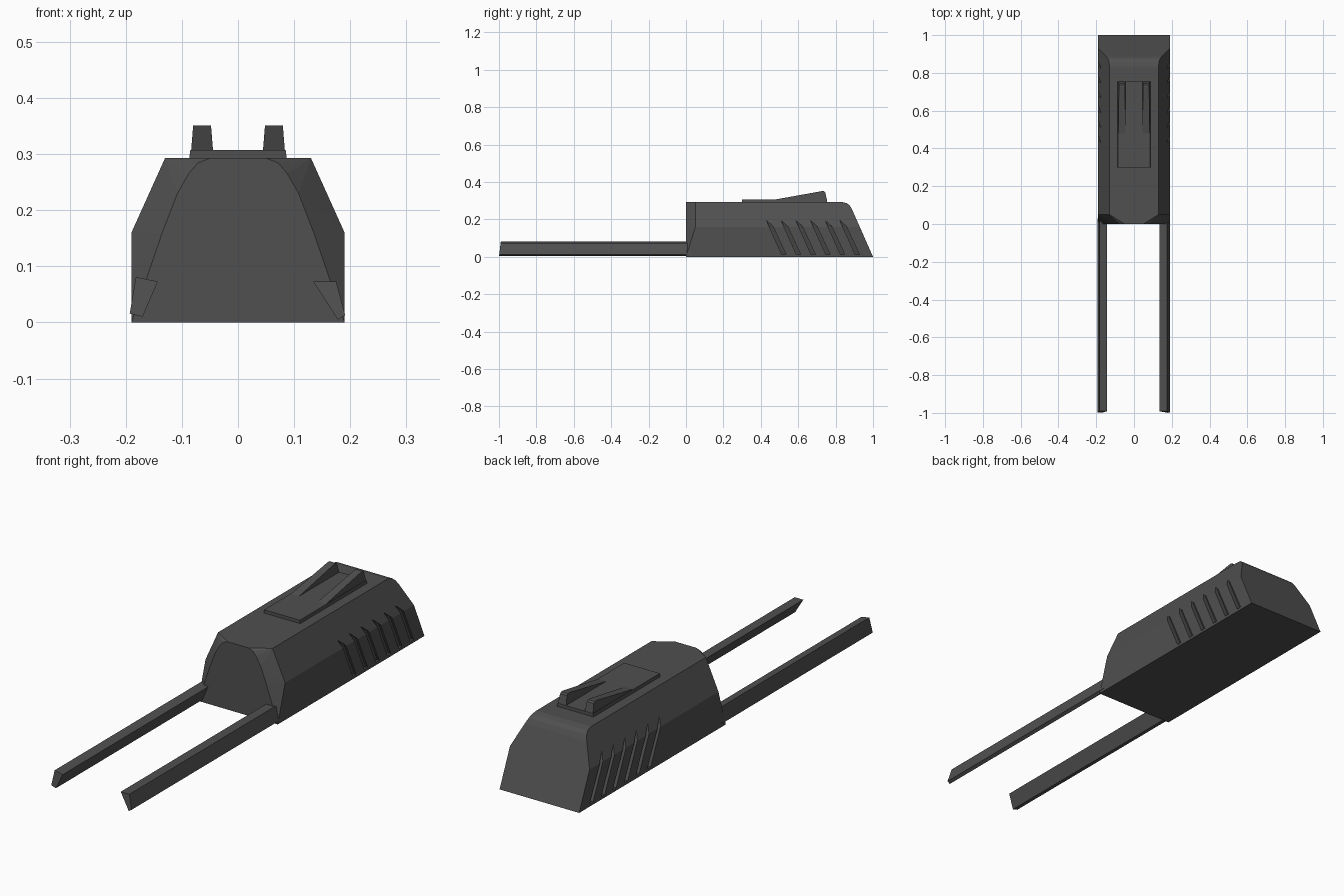
import bpy, bmesh

if "Cube" in bpy.data.objects:
    bpy.data.objects.remove(bpy.data.objects["Cube"])

dark = bpy.data.materials.new("dark_grey")
dark.diffuse_color = (0.08, 0.08, 0.08, 1)
dark.use_nodes = True
dark.node_tree.nodes["Principled BSDF"].inputs["Base Color"].default_value = dark.diffuse_color


def finish(name, bm):
    bmesh.ops.recalc_face_normals(bm, faces=bm.faces[:])
    me = bpy.data.meshes.new(name)
    bm.to_mesh(me)
    bm.free()
    me.materials.append(dark)
    ob = bpy.data.objects.new(name, me)
    bpy.context.collection.objects.link(ob)
    return ob


def loft(bm, a, b):
    """Closed solid between two matching point loops."""
    va = [bm.verts.new(p) for p in a]
    vb = [bm.verts.new(p) for p in b]
    n = len(a)
    bm.faces.new(va)
    bm.faces.new(vb[::-1])
    for i in range(n):
        j = (i + 1) % n
        bm.faces.new((va[i], vb[i], vb[j], va[j]))


# Main housing: convex hull of one half's corner points, mirrored in x
def side_x(z):
    return 0.19 - max(0, z - 0.16) * 0.06 / 0.133


half = [(0.19, 0, 0), (0.135, 0, 0.16), (0.108, 0, 0.23), (0.088, 0, 0.265),
        (0.072, 0, 0.284), (0.05, 0, 0.293),
        (0.19, 0.05, 0.16), (0.13, 0.05, 0.293)]
for y, z in [(1, 0), (0.929, 0.16), (0.887, 0.255), (0.875, 0.275),
             (0.86, 0.287), (0.835, 0.293)]:
    half.append((side_x(z), y, z))
bm = bmesh.new()
for x, y, z in half:
    bm.verts.new((x, y, z))
    bm.verts.new((-x, y, z))
bmesh.ops.convex_hull(bm, input=bm.verts[:])
bmesh.ops.dissolve_limit(bm, angle_limit=0.02, verts=bm.verts[:], edges=bm.edges[:])
body = finish("housing", bm)

# Slanted side vents, cut with a sloping floor
bm = bmesh.new()
for s in (-1, 1):
    for i in range(6):
        y = 0.43 + i * 0.0785
        yz = [(y, 0.195), (y + 0.034, 0.165), (y + 0.105, 0.012), (y + 0.082, 0.012)]
        floor = (0.168, 0.181, 0.181, 0.168)
        loft(bm, [(s * x, *p) for x, p in zip(floor, yz)],
             [(s * 0.25, *p) for p in yz])
cutter = finish("vent_cutter", bm)
cutter.hide_render = True
mod = body.modifiers.new("vents", 'BOOLEAN')
mod.operation = 'DIFFERENCE'
mod.solver = 'EXACT'
mod.object = cutter
bpy.context.view_layer.objects.active = body
bpy.ops.object.modifier_apply(modifier=mod.name)
bpy.data.objects.remove(cutter)

# Long leaning rails at the front, each with its own section
rails = {
    "rail_left": [(-0.182, 0.081), (-0.143, 0.073), (-0.17, 0.01), (-0.193, 0.016)],
    "rail_right": [(0.134, 0.073), (0.175, 0.073), (0.191, 0.013), (0.178, 0.005)],
}
for name, sec in rails.items():
    bm = bmesh.new()
    loft(bm, [(x, -1 + 0.12 * z, z) for x, z in sec],
         [(x, 0.03, z) for x, z in sec])
    finish(name, bm)

# Raised plate on the roof
bm = bmesh.new()
sec = [(-0.088, 0.285), (0.088, 0.285), (0.085, 0.307), (-0.085, 0.307)]
loft(bm, [(x, 0.30, z) for x, z in sec], [(x, 0.755, z) for x, z in sec])
finish("roof_plate", bm)

# Wedge fins on the plate, with rounded rear tips
prof = [(0.47, 0.300), (0.48, 0.307), (0.725, 0.351), (0.737, 0.351),
        (0.744, 0.345), (0.755, 0.300)]
for name, s in (("fin_left", -1), ("fin_right", 1)):
    bm = bmesh.new()
    taper = lambda z: (z - 0.300) * 0.08
    loft(bm, [(s * (0.044 + taper(z)), y, z) for y, z in prof],
         [(s * (0.084 - taper(z)), y, z) for y, z in prof])
    finish(name, bm)
